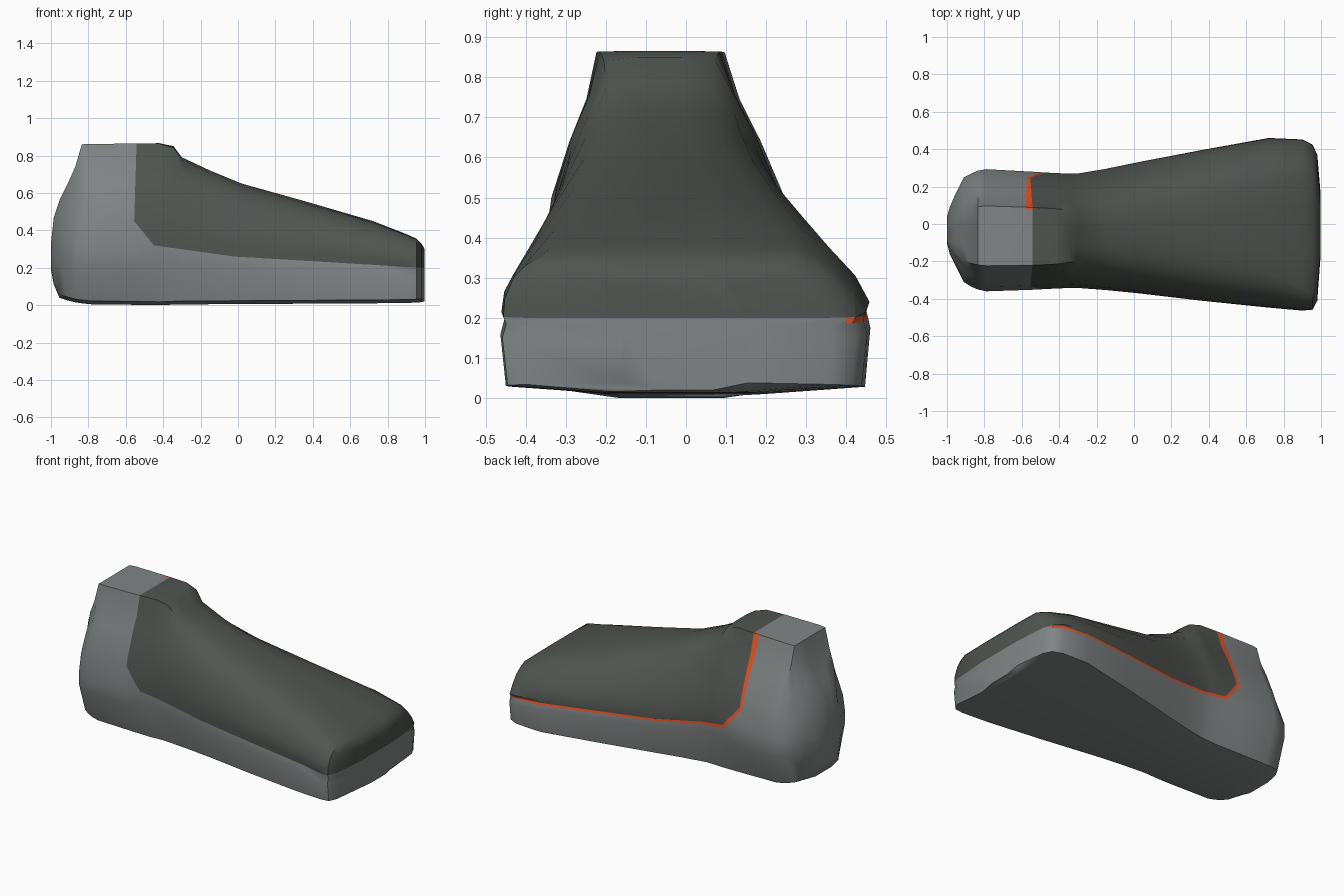
import bpy, bmesh

if "Cube" in bpy.data.objects:
    bpy.data.objects.remove(bpy.data.objects["Cube"])

# Stations along the foot: x, z bottom, z top, y min, y max, style (0 ankle, 1 instep, 2 toe)
STATIONS = [
    (-1.0, .19, .33, -.10, .04, 0), (-.985, .11, .47, -.16, .09, 0),
    (-.955, .04, .56, -.22, .16, 0), (-.91, .025, .65, -.31, .25, 0),
    (-.87, .015, .74, -.335, .27, 0), (-.835, .01, .86, -.35, .285, 0),
    (-.79, .005, .862, -.36, .293, 0), (-.55, .002, .864, -.352, .28, 0),
    (-.42, 0, .866, -.345, .272, .1), (-.345, .003, .85, -.342, .27, .4),
    (-.30, .004, .79, -.342, .27, .6), (-.15, .005, .72, -.353, .295, .85),
    (.02, .006, .65, -.37, .33, 1), (.36, .008, .555, -.41, .395, 1.15),
    (.72, .01, .45, -.447, .46, 1.4), (.90, .012, .38, -.463, .452, 1.8),
    (.955, .014, .355, -.458, .425, 2), (.98, .016, .33, -.41, .37, 2),
    (.998, .02, .30, -.16, .16, 2),
]
# Upper cross-sections: (height fraction, width fraction) above the seam
PROFILES = [
    [(.38, .89), (.62, .73), (.8, .585), (1, .49), (1, .2)],
    [(.38, .93), (.68, .77), (.86, .60), (.96, .4), (1, .15)],
    [(.38, .96), (.68, .89), (.86, .81), (.98, .72), (1, .3)],
]


def clamp(v):
    return max(0.0, min(1.0, v))


def seam(x):
    if x > -.02:
        return .26 - .06 * x
    return .26 - .14 * (x + .02) if x > -.45 else .28


def ring(x, zb, zt, y0, y1, style):
    mid = min(seam(x), (zb + zt) / 2)
    base = .78 + .19 * clamp((x + .8) / 1.4)
    notch = .022 * clamp((x + .3) / .9)
    side = [(.42, zb, 0), (base, zb + .018, 0), (1, zb + .8 * (mid - zb), 0),
            (1 - notch, mid, 0), (1 - notch / 4, mid + .1 * (zt - mid), 0)]
    i = min(int(style), 1)
    f = style - i
    for (h0, w0), (h1, w1) in zip(PROFILES[i], PROFILES[i + 1]):
        h, w = h0 + f * (h1 - h0), w0 + f * (w1 - w0)
        side.append((w, mid + h * (zt - mid), -.03 * h))
    c, r = (y0 + y1) / 2, (y1 - y0) / 2
    right = [(x, c + s + w * r, z) for w, z, s in side]
    left = [(x, c + s - w * r, z) for w, z, s in reversed(side)]
    return right + left


def finish(name, bm):
    bmesh.ops.recalc_face_normals(bm, faces=bm.faces)
    me = bpy.data.meshes.new(name)
    bm.to_mesh(me)
    bm.free()
    ob = bpy.data.objects.new(name, me)
    bpy.context.collection.objects.link(ob)
    return ob


def loft(name, rings):
    bm = bmesh.new()
    rows = [[bm.verts.new(p) for p in r] for r in rings]
    n = len(rows[0])
    for a, b in zip(rows, rows[1:]):
        for i in range(n):
            j = (i + 1) % n
            bm.faces.new((a[i], a[j], b[j], b[i]))
    bm.faces.new(rows[0])
    bm.faces.new(rows[-1])
    return finish(name, bm)


def prism(name, outline, y0, y1):
    ob = loft(name, [[(x, y, z) for x, z in outline] for y in (y0, y1)])
    ob.hide_render = True
    return ob


def carve(name, source, steps, color):
    ob = source.copy()
    ob.data = source.data.copy()
    ob.name = name
    bpy.context.collection.objects.link(ob)
    for op, cutter in steps:
        m = ob.modifiers.new(op, 'BOOLEAN')
        m.operation, m.object, m.solver = op, cutter, 'EXACT'
    bpy.context.view_layer.update()
    dg = bpy.context.evaluated_depsgraph_get()
    me = bpy.data.meshes.new_from_object(ob.evaluated_get(dg))
    ob.modifiers.clear()
    ob.data = me
    me.materials.clear()
    mat = bpy.data.materials.new(name)
    mat.diffuse_color = (*color, 1)
    mat.use_nodes = True
    mat.node_tree.nodes["Principled BSDF"].inputs["Base Color"].default_value = mat.diffuse_color
    me.materials.append(mat)
    bpy.ops.object.select_all(action='DESELECT')
    ob.select_set(True)
    bpy.context.view_layer.objects.active = ob
    bpy.ops.object.shade_smooth_by_angle(angle=0.7)
    return ob


# Whole foot volume and the two seam-shaped cutters
body = loft("foot_volume", [ring(*s) for s in STATIONS])
cover_cut = prism("cover_cutter", [(-.535, 1.1), (-.555, .45), (-.45, .32), (-.02, .26),
                                   (1.1, .193), (1.1, 1.1)], -1, 1)
band_cut = prism("band_cutter", [(-.585, 1.1), (-.572, .44), (-.458, .303), (-.02, .246),
                                 (.965, .187), (.965, 1.1)], .075, .9)

# Visible parts: light shell, dark upper cover, orange seam on the rear side
carve("upper_cover", body, [('INTERSECT', cover_cut)], (.08, .09, .08))
carve("seam_band", body, [('INTERSECT', band_cut), ('DIFFERENCE', cover_cut)], (.85, .09, .02))
carve("foot_shell", body, [('DIFFERENCE', cover_cut), ('DIFFERENCE', band_cut)], (.22, .235, .235))

for helper in (body, cover_cut, band_cut):
    bpy.data.objects.remove(helper)
